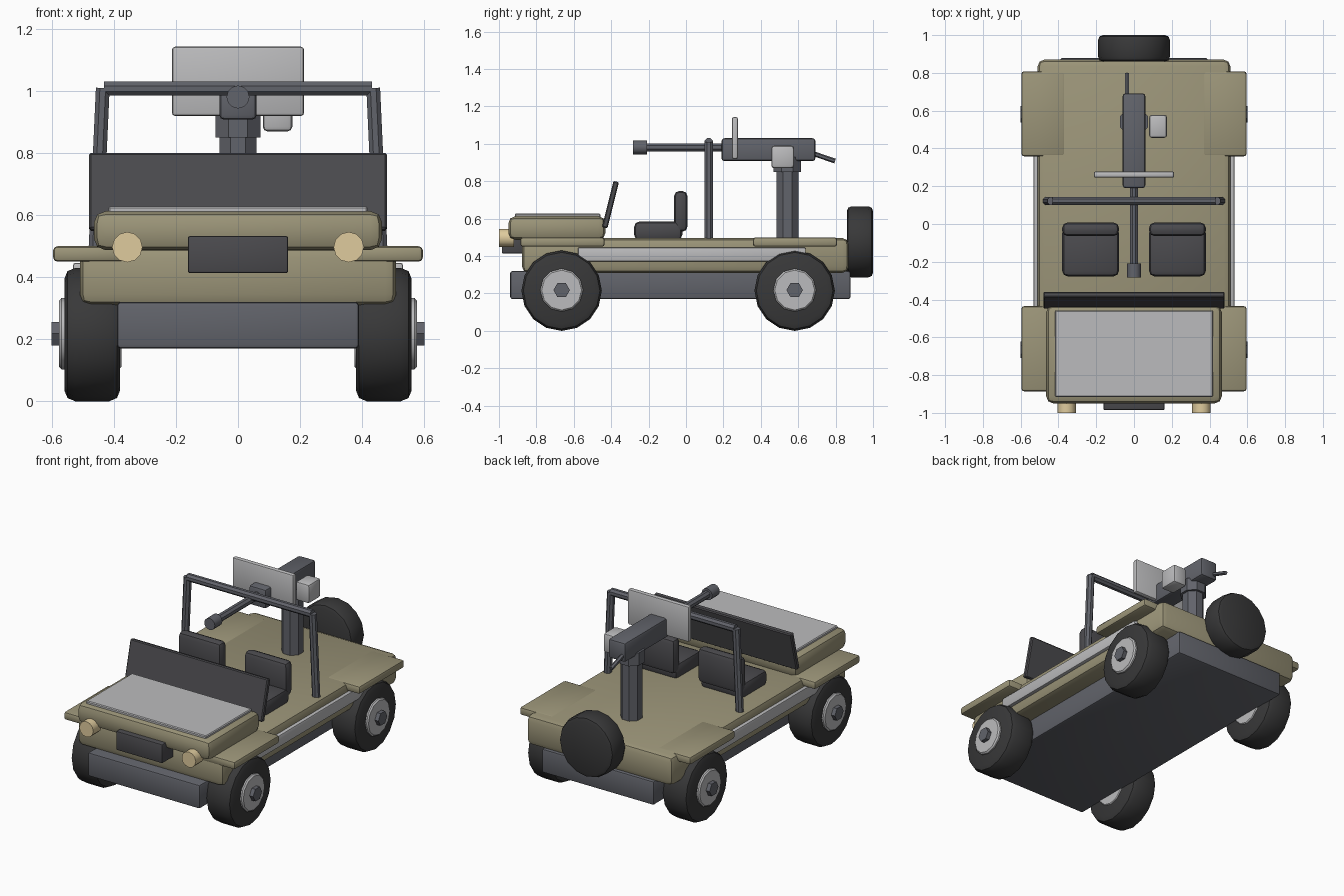
import bpy, bmesh
from math import radians
from mathutils import Vector, Matrix

if "Cube" in bpy.data.objects:
    bpy.data.objects.remove(bpy.data.objects["Cube"])


def material(name, r, g, b):
    m = bpy.data.materials.new(name)
    m.diffuse_color = (r, g, b, 1)
    m.use_nodes = True
    m.node_tree.nodes["Principled BSDF"].inputs["Base Color"].default_value = m.diffuse_color
    return m


KHAKI = material("khaki_paint", 0.33, 0.30, 0.19)
STEEL = material("steel", 0.12, 0.125, 0.145)
DARK = material("dark_trim", 0.07, 0.069, 0.076)
RUBBER = material("rubber", 0.04, 0.04, 0.041)
LIGHT = material("light_metal", 0.50, 0.50, 0.51)
LAMP = material("lamp", 0.74, 0.60, 0.34)


def finish(name, bm, mat, bevel, segments):
    if bevel:
        edges = [e for e in bm.edges if e.calc_face_angle(0) > radians(50)]
        bmesh.ops.bevel(bm, geom=edges, offset=bevel, segments=segments,
                        profile=0.5, affect='EDGES', clamp_overlap=True)
    bmesh.ops.recalc_face_normals(bm, faces=bm.faces)
    me = bpy.data.meshes.new(name)
    bm.to_mesh(me)
    bm.free()
    me.shade_smooth()
    me.set_sharp_from_angle(angle=radians(35))
    me.materials.append(mat)
    ob = bpy.data.objects.new(name, me)
    bpy.context.collection.objects.link(ob)
    return ob


def box(name, x, y, z, mat, bevel=0.01, segments=2, tilt=0):
    """Bevelled box from (min, max) ranges, optionally tilted about x."""
    bm = bmesh.new()
    bmesh.ops.create_cube(bm, size=1)
    bmesh.ops.scale(bm, verts=bm.verts, vec=(x[1] - x[0], y[1] - y[0], z[1] - z[0]))
    ob = finish(name, bm, mat, bevel, segments)
    ob.location = [(a + b) / 2 for a, b in (x, y, z)]
    ob.rotation_euler.x = tilt
    return ob


def rod(name, a, b, r, mat, sides=8, bevel=0, roll=0, segments=2):
    """Prism running from point a to point b."""
    a, b = Vector(a), Vector(b)
    bm = bmesh.new()
    bmesh.ops.create_cone(bm, cap_ends=True, segments=sides, radius1=r, radius2=r,
                          depth=(b - a).length)
    bmesh.ops.rotate(bm, verts=bm.verts, matrix=Matrix.Rotation(radians(roll), 3, 'Z'))
    ob = finish(name, bm, mat, bevel, segments)
    ob.location = (a + b) / 2
    ob.rotation_euler = (b - a).to_track_quat('Z', 'Y').to_euler()
    return ob


# Chassis and body
box("chassis", (-0.39, 0.39), (-0.94, 0.88), (0.17, 0.32), STEEL, 0.012)
box("body", (-0.51, 0.51), (-0.877, 0.87), (0.31, 0.497), KHAKI, 0.035)
box("hood", (-0.465, 0.465), (-0.95, -0.43), (0.487, 0.613), KHAKI, 0.038)
box("hood_panel", (-0.418, 0.418), (-0.915, -0.458), (0.60, 0.628), LIGHT, 0.005, 1)

# Windshield, leaning back
box("windshield", (-0.48, 0.48), (-0.419, -0.389), (0.548, 0.802), DARK, 0.006, 1,
    tilt=radians(-14))

# Number plate
box("front_plate", (-0.162, 0.162), (-0.985, -0.86), (0.413, 0.533), DARK, 0.008)

for s, side in ((-1, "left"), (1, "right")):
    def xr(a, b):
        return tuple(sorted((s * a, s * b)))

    # Side strip
    box(f"side_strip_{side}", xr(0.48, 0.532), (-0.578, 0.64), (0.372, 0.446), LIGHT, 0.008)

    # Headlight
    rod(f"headlight_{side}", (s * 0.357, -0.92, 0.497), (s * 0.357, -1.0, 0.497),
        0.049, LAMP, 12)

    # Seat
    box(f"seat_cushion_{side}", xr(0.08, 0.38), (-0.277, -0.02), (0.485, 0.585), DARK, 0.028)
    box(f"seat_back_{side}", xr(0.08, 0.38), (-0.064, 0.008), (0.53, 0.748), DARK, 0.028)

    # Roll bar post
    rod(f"roll_bar_post_{side}", (s * 0.46, 0.122, 0.48), (s * 0.436, 0.122, 1.01),
        0.024, STEEL, 8, roll=22.5)

    # Fenders and wheels
    for end, fender, yc in (("front", (-0.886, -0.435), -0.665), ("rear", (0.358, 0.808), 0.581)):
        box(f"{end}_fender_{side}", xr(0.365, 0.596), fender, (0.45, 0.5), KHAKI, 0.014)
        rod(f"{end}_tyre_{side}", (s * 0.38, yc, 0.215), (s * 0.56, yc, 0.215),
            0.215, RUBBER, 16, bevel=0.035)
        rod(f"{end}_hub_{side}", (s * 0.375, yc, 0.218), (s * 0.577, yc, 0.218),
            0.115, LIGHT, 12, bevel=0.008, segments=1)
        rod(f"{end}_hub_cap_{side}", (s * 0.54, yc, 0.218), (s * 0.602, yc, 0.218),
            0.044, STEEL, 6, roll=90)

# Roll bar top
rod("roll_bar_top", (-0.432, 0.122, 1.008), (0.432, 0.122, 1.008), 0.024, STEEL, 8, roll=22.5)

# Spare wheel
rod("spare_wheel", (0, 0.86, 0.476), (0, 1.0, 0.476), 0.19, RUBBER, 16, bevel=0.025)

# Gun mount
rod("pedestal", (0, 0.542, 0.48), (0, 0.542, 0.87), 0.064, STEEL, 8, roll=22.5)
rod("pedestal_collar", (0, 0.542, 0.85), (0, 0.542, 0.93), 0.079, STEEL, 8, roll=22.5)

# Gun
box("gun_body", (-0.06, 0.06), (0.19, 0.692), (0.908, 1.03), STEEL, 0.015)
rod("gun_barrel", (0, 0.22, 0.981), (0, -0.25, 0.981), 0.024, STEEL, 8, roll=22.5)
rod("gun_muzzle", (0, -0.208, 0.981), (0, -0.283, 0.981), 0.037, STEEL, 12)
rod("gun_handle", (-0.037, 0.66, 0.955), (-0.037, 0.797, 0.908), 0.013, STEEL, 6)
box("gun_shield", (-0.213, 0.213), (0.245, 0.278), (0.92, 1.143), LIGHT, 0.01)
box("ammo_box", (0.08, 0.175), (0.456, 0.578), (0.87, 0.99), LIGHT, 0.015)
